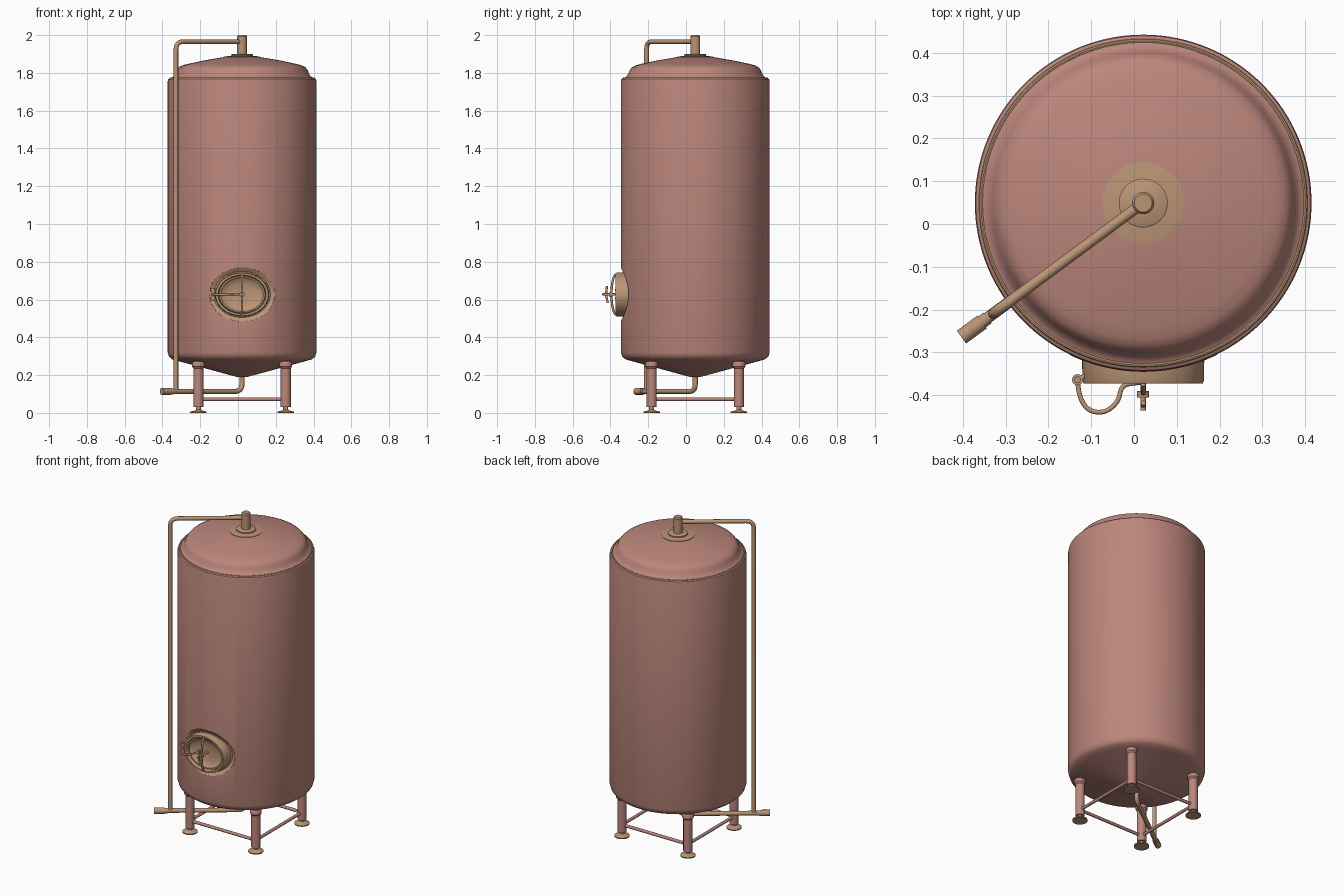
import bpy, bmesh, math
from mathutils import Vector

if "Cube" in bpy.data.objects:
    bpy.data.objects.remove(bpy.data.objects["Cube"])

CX, CY, R = 0.0215, 0.049, 0.3935   # tank axis and radius
HZ = 0.627                          # hatch height


def material(name, col):
    m = bpy.data.materials.new(name)
    m.diffuse_color = col
    m.use_nodes = True
    m.node_tree.nodes["Principled BSDF"].inputs["Base Color"].default_value = m.diffuse_color
    return m


PINK = material("tank_pink", (0.50, 0.24, 0.20, 1))
TAN = material("fitting_tan", (0.50, 0.30, 0.18, 1))


def smooth(ob, angle=35):
    bpy.ops.object.select_all(action='DESELECT')
    ob.select_set(True)
    bpy.context.view_layer.objects.active = ob
    bpy.ops.object.shade_smooth_by_angle(angle=math.radians(angle))


def skin(name, rings, mat, closed=False):
    """Bridge rings of points; a one-point ring makes a pole."""
    bm = bmesh.new()
    vs = [[bm.verts.new(p) for p in ring] for ring in rings]
    n = max(len(r) for r in vs)
    pairs = list(zip(vs, vs[1:])) + ([(vs[-1], vs[0])] if closed else [])
    for a, b in pairs:
        for i in range(n):
            j = (i + 1) % n
            f = []
            for v in (a[i % len(a)], a[j % len(a)], b[j % len(b)], b[i % len(b)]):
                if v not in f:
                    f.append(v)
            if len(f) > 2:
                bm.faces.new(f)
    bmesh.ops.recalc_face_normals(bm, faces=bm.faces)
    me = bpy.data.meshes.new(name)
    bm.to_mesh(me)
    bm.free()
    ob = bpy.data.objects.new(name, me)
    bpy.context.collection.objects.link(ob)
    me.materials.append(mat)
    smooth(ob)
    return ob


def lathe(name, profile, mat, x=CX, y=CY, n=48, closed=False):
    rings = []
    for r, z in profile:
        k = n if r > 0 else 1
        rings.append([(x + r * math.cos(2 * math.pi * i / k),
                       y + r * math.sin(2 * math.pi * i / k), z) for i in range(k)])
    return skin(name, rings, mat, closed)


def tube(name, pts, r, mat, fillet=0.0, spline='POLY', res=4):
    """Round bar along a path with filleted corners."""
    pts = [Vector(p) for p in pts]
    path = [pts[0]]
    for a, p, b in zip(pts, pts[1:], pts[2:]):
        if fillet:
            s, e = p + (a - p).normalized() * fillet, p + (b - p).normalized() * fillet
            for i in range(9):
                t = i / 8
                path.append(s * (1 - t) ** 2 + p * (2 * t * (1 - t)) + e * t * t)
        else:
            path.append(p)
    path.append(pts[-1])
    cu = bpy.data.curves.new(name, 'CURVE')
    cu.dimensions = '3D'
    cu.bevel_depth, cu.bevel_resolution, cu.use_fill_caps = r, res, True
    sp = cu.splines.new(spline)
    sp.points.add(len(path) - 1)
    for q, p in zip(sp.points, path):
        q.co = (*p, 1)
    if spline == 'NURBS':
        sp.order_u, sp.use_endpoint_u = 3, True
    ob = bpy.data.objects.new(name, cu)
    bpy.context.collection.objects.link(ob)
    cu.materials.append(mat)
    bpy.ops.object.select_all(action='DESELECT')
    ob.select_set(True)
    bpy.context.view_layer.objects.active = ob
    bpy.ops.object.convert(target='MESH')
    smooth(bpy.context.object, 50)
    return bpy.context.object


def oval(a, b, y, on_tank=False, n=64):
    """Ellipse facing -y; on_tank makes y an offset outward from the tank wall."""
    out = []
    for i in range(n):
        t = 2 * math.pi * i / n
        dx = a * math.cos(t)
        yy = CY - math.sqrt(R * R - dx * dx) - y if on_tank else y
        out.append((CX + dx, yy, HZ + b * math.sin(t)))
    return out


# Tank shell with conical bottom and stepped domed top
tank = lathe("tank_body", [
    (0, .188), (.03, .191), (.06, .199), (.34, .275), (.37, .284), (.387, .298), (R, .32),
    (R, 1.757), (.391, 1.767), (.383, 1.772), (.372, 1.775), (.36, 1.785), (.352, 1.803),
    (.345, 1.818), (.335, 1.830), (.318, 1.839), (.29, 1.847), (.2, 1.866), (.1, 1.883),
    (0, 1.889)], PINK, n=128)

# Opening in the tank wall for the hatch
cutter = skin("hatch_cutter", [[(CX, -.5, HZ)], oval(.170, .141, -.5),
                               oval(.170, .141, -.26), [(CX, -.26, HZ)]], PINK)
cutter.hide_render = True
cutter.hide_viewport = False
mod = tank.modifiers.new("hatch_opening", 'BOOLEAN')
mod.operation, mod.object, mod.solver = 'DIFFERENCE', cutter, 'EXACT'
smooth(tank)
bpy.ops.object.modifier_apply(modifier=mod.name)
bpy.data.objects.remove(cutter)
smooth(tank)

# Rim bead at the shoulder
lathe("shoulder_rim", [(.379 + .005 * math.cos(k * math.pi / 4),
                        1.7715 + .004 * math.sin(k * math.pi / 4)) for k in range(8)],
      TAN, n=128, closed=True)

# Top fitting: cover plate, collar and stub
lathe("top_plate", [(0, 1.88), (.095, 1.88), (.095, 1.886), (.057, 1.891), (0, 1.892)], TAN, n=64)
lathe("top_collar", [(0, 1.885), (.057, 1.885), (.057, 1.898), (.054, 1.9), (0, 1.9)], TAN)
lathe("top_stub", [(0, 1.89), (.026, 1.89), (.026, 1.993), (.021, 2.0), (0, 2.0)], TAN, n=32)

# Service pipes run out diagonally from the axis
d = Vector((-.805, -.594, 0)).normalized()


def along(dist, z):
    return (CX + d.x * dist, CY + d.y * dist, z)


tube("riser_pipe", [along(0, 1.965), along(.435, 1.965), along(.435, .114)], .0125, TAN, .045)
tube("drain_pipe", [along(0, .21), along(0, .114), along(.49, .114)], .0135, TAN, .045)
tube("drain_nozzle", [along(.468, .114), along(.528, .114)], .0185, TAN)
tube("nozzle_collar", [along(.452, .114), along(.47, .114)], .0155, TAN)

# Four legs with caps and adjustable feet, braced in a square
L = 0.231
corners = [(CX + sx * L, CY + sy * L) for sx, sy in ((-1, -1), (1, -1), (1, 1), (-1, 1))]
for i, (x, y) in enumerate(corners):
    lathe(f"leg_{i+1}", [(0, .03), (.027, .03), (.027, .26), (0, .26)], PINK, x, y, 24)
    lathe(f"leg_cap_{i+1}", [(0, .236), (.027, .236), (.034, .245), (.034, .262), (.028, .272),
                             (.015, .277), (0, .278)], PINK, x, y, 24)
    lathe(f"foot_{i+1}", [(0, 0), (.044, 0), (.044, .006), (.022, .012), (.013, .017),
                          (.013, .035), (0, .035)], TAN, x, y, 24)
    x2, y2 = corners[(i + 1) % 4]
    tube(f"brace_{i+1}", [(x, y, .072), (x2, y2, .072)], .0095, PINK)

# Hatch neck flared into the wall, and dished oval door
skin("hatch_neck", [
    oval(.173, .144, -.002, True), oval(.172, .143, .001, True), oval(.162, .133, -.005, True),
    oval(.150, .122, -.014, True), oval(.143, .117, -.012, True), oval(.142, .116, -.366),
    oval(.139, .113, -.373), oval(.127, .103, -.373), oval(.123, .099, -.367),
    oval(.123, .099, -.325)], TAN)
skin("hatch_door", [
    oval(.125, .101, -.345), oval(.121, .097, -.356), oval(.113, .090, -.356),
    oval(.104, .082, -.347), oval(.07, .055, -.339), oval(.03, .024, -.336),
    [(CX, -.335, HZ)]], TAN)

# Clamp bridge, screw, nut and handle
tube("clamp_bridge", [(CX, -.374, HZ - .106), (CX, -.388, HZ - .085), (CX, -.397, HZ),
                      (CX, -.388, HZ + .085), (CX, -.374, HZ + .106)], .006, TAN, 0, 'NURBS')
tube("clamp_screw", [(CX, -.335, HZ), (CX, -.436, HZ)], .0065, TAN)
tube("clamp_nut", [(CX, -.39, HZ), (CX, -.405, HZ)], .014, TAN)
tube("clamp_handle", [(CX, -.414, HZ - .045), (CX, -.424, HZ), (CX, -.418, HZ + .045)], .006, TAN)

# Hinge post and curved door arm
hx, hy = -.132, -.364
lathe("hinge_post", [(0, .593), (.008, .593), (.008, .661), (0, .661)], TAN, hx, hy, 16)
for z in (.60, .645):
    lathe("hinge_knuckle", [(0, z), (.013, z), (.013, z + .011), (0, z + .011)], TAN, hx, hy, 16)
    tube("hinge_lug", [(hx, hy, z + .0055), (hx + .03, hy + .015, z + .0055)], .0055, TAN)
tube("hinge_arm", [(hx, hy, HZ), (-.130, -.40, HZ), (-.108, -.437, HZ), (-.068, -.442, HZ),
                   (-.036, -.415, HZ), (-.030, -.38, HZ), (CX - .03, -.372, HZ), (CX, -.37, HZ)],
     .0055, TAN, 0, 'NURBS')
